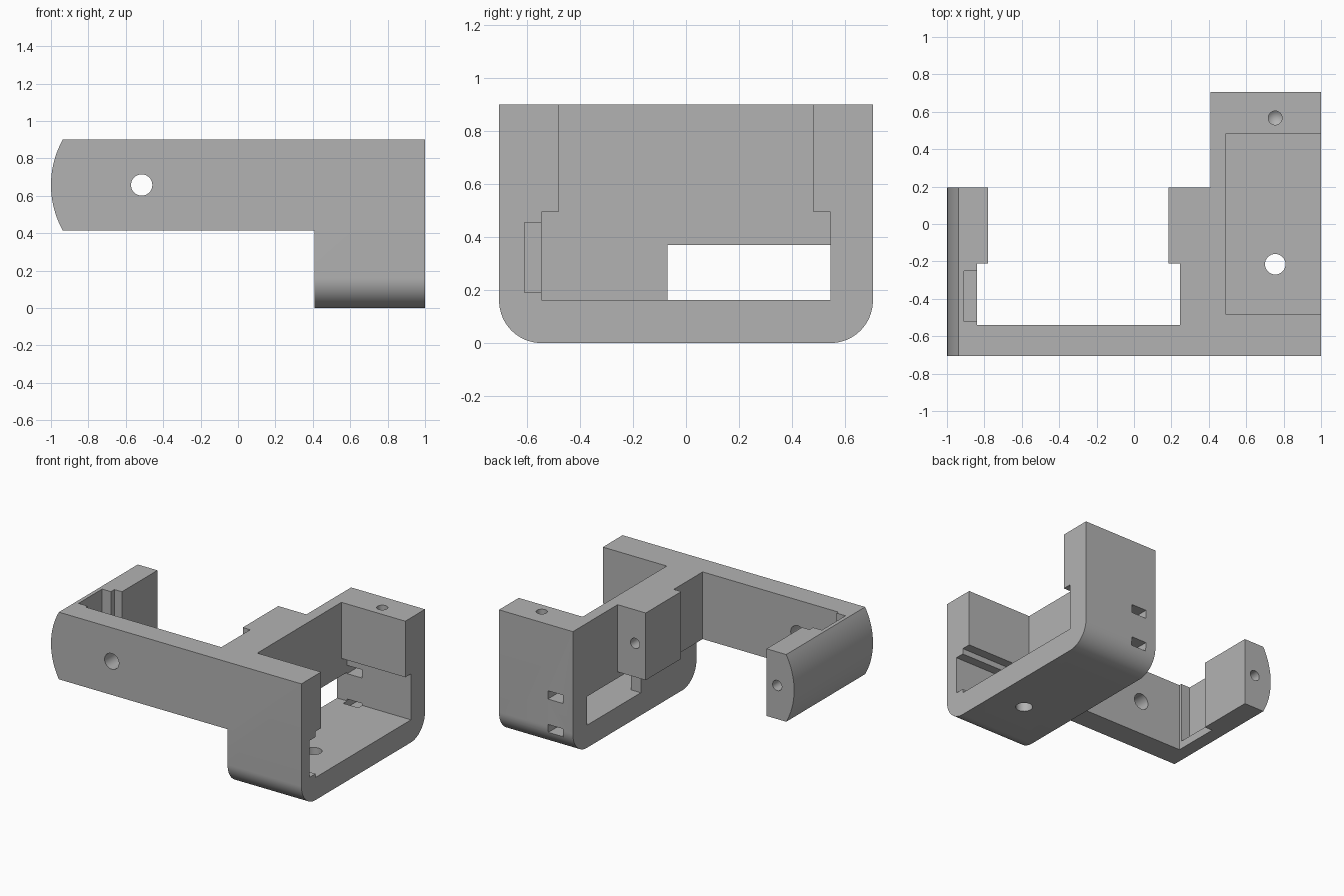
import bpy, bmesh, math
from mathutils import Matrix, Vector

cube = bpy.data.objects.get("Cube")
if cube:
    bpy.data.objects.remove(cube, do_unlink=True)

grey = bpy.data.materials.new("plain grey")
grey.use_nodes = True
colour = (0.45, 0.45, 0.45, 1)
grey.diffuse_color = colour
grey.node_tree.nodes["Principled BSDF"].inputs["Base Color"].default_value = colour


def make(name, bm):
    bmesh.ops.recalc_face_normals(bm, faces=bm.faces)
    mesh = bpy.data.meshes.new(name)
    bm.to_mesh(mesh)
    bm.free()
    mesh.materials.append(grey)
    obj = bpy.data.objects.new(name, mesh)
    bpy.context.collection.objects.link(obj)
    return obj


def prism(name, points, direction):
    """Extrude a closed outline of 3D points along a vector."""
    bm = bmesh.new()
    face = bm.faces.new([bm.verts.new(p) for p in points])
    out = bmesh.ops.extrude_face_region(bm, geom=[face], use_keep_orig=True)
    moved = [g for g in out["geom"] if isinstance(g, bmesh.types.BMVert)]
    bmesh.ops.translate(bm, verts=moved, vec=direction)
    return make(name, bm)


def box(name, x, y, z):
    outline = [(x[0], y[0], z[0]), (x[1], y[0], z[0]),
               (x[1], y[1], z[0]), (x[0], y[1], z[0])]
    return prism(name, outline, (0, 0, z[1] - z[0]))


def drill(name, start, direction, radius, depth, tip=0.0):
    """Round drill starting slightly outside the surface, with a conical tip."""
    d = Vector(direction)
    extra = 0.03
    length = depth + extra
    bm = bmesh.new()
    bmesh.ops.create_cone(bm, cap_ends=True, segments=32, radius1=radius,
                          radius2=radius, depth=length)
    if tip:
        end = [f for f in bm.faces if f.normal.z > 0.9]
        centre = bmesh.ops.poke(bm, faces=end)["verts"]
        bmesh.ops.translate(bm, verts=centre, vec=(0, 0, tip))
    turn = Vector((0, 0, 1)).rotation_difference(d).to_matrix().to_4x4()
    place = Matrix.Translation(Vector(start) + d * (length / 2 - extra))
    bm.transform(place @ turn)
    return make(name, bm)


def combine(target, tool, operation="DIFFERENCE"):
    mod = target.modifiers.new("combine", "BOOLEAN")
    mod.operation = operation
    mod.solver = "EXACT"
    mod.object = tool
    bpy.context.view_layer.objects.active = target
    bpy.ops.object.modifier_apply(modifier=mod.name)
    bpy.data.objects.remove(tool, do_unlink=True)


FRONT, BACK, TOP = -0.705, 0.705, 0.9
ARM_BASE, ARM_BACK = 0.415, 0.195

# Deep cradle with rounded lower corners
r = 0.16
outline = [(0.41, FRONT, TOP)]
for side, first in ((-1, 180), (1, 270)):
    for i in range(17):
        a = math.radians(first + 90 * i / 16)
        outline.append((0.41, side * (BACK - r) + r * math.cos(a), r + r * math.sin(a)))
outline.append((0.41, BACK, TOP))
bracket = prism("bracket", outline, (0.59, 0, 0))

# Side frame with a bowed outer end
mid = (TOP + ARM_BASE) / 2
half = TOP - mid
sag = 0.063
R = (half ** 2 + sag ** 2) / (2 * sag)
span = math.asin(half / R)
outline = [(0.45, FRONT, TOP)]
for i in range(25):
    a = span * (1 - i / 12)
    outline.append((-1 + R - R * math.cos(a), FRONT, mid + R * math.sin(a)))
outline.append((0.45, FRONT, ARM_BASE))
frame = prism("frame", outline, (0, ARM_BACK - FRONT, 0))

# Frame opening, cable pocket and fixing holes
combine(frame, box("opening_wide", (-0.84, 0.245), (-0.54, -0.21), (0.3, 1)))
combine(frame, box("opening_narrow", (-0.78, 0.185), (-0.25, 0.3), (0.3, 1)))
combine(frame, box("arm_pocket", (-0.91, -0.8), (-0.52, -0.25), (0.47, 1)))
combine(frame, drill("front_hole", (-0.515, FRONT, mid), (0, 1, 0), 0.057, 0.25))
for x in (-0.865, 0.27):
    combine(frame, drill("back_hole", (x, ARM_BACK, mid), (0, -1, 0), 0.037, 0.2, 0.03))

combine(bracket, frame, "UNION")

# Cradle cavity, side pocket and window
combine(bracket, box("cavity_upper", (0.49, 1.1), (-0.48, 0.48), (0.4, 1)))
combine(bracket, box("cavity_lower", (0.49, 1.1), (-0.545, 0.545), (0.163, 0.495)))
combine(bracket, box("cradle_pocket", (0.52, 1.1), (-0.61, -0.5), (0.19, 0.455)))
combine(bracket, box("window", (0.35, 0.6), (-0.07, 0.545), (0.163, 0.37)))

# Strap slots through the back wall
for z in (0.36, 0.117):
    combine(bracket, box("strap_slot", (0.49, 0.61), (0.5, 0.8), (z, z + 0.06)))

# Floor hole and screw holes in the rim
combine(bracket, drill("floor_hole", (0.755, -0.215, 0), (0, 0, 1), 0.055, 0.25))
for y in (-0.56, 0.567):
    combine(bracket, drill("rim_hole", (0.755, y, TOP), (0, 0, -1), 0.037, 0.2, 0.03))

bpy.ops.object.select_all(action="DESELECT")
bracket.select_set(True)
bpy.context.view_layer.objects.active = bracket
bpy.ops.object.shade_smooth_by_angle(angle=math.radians(25))
